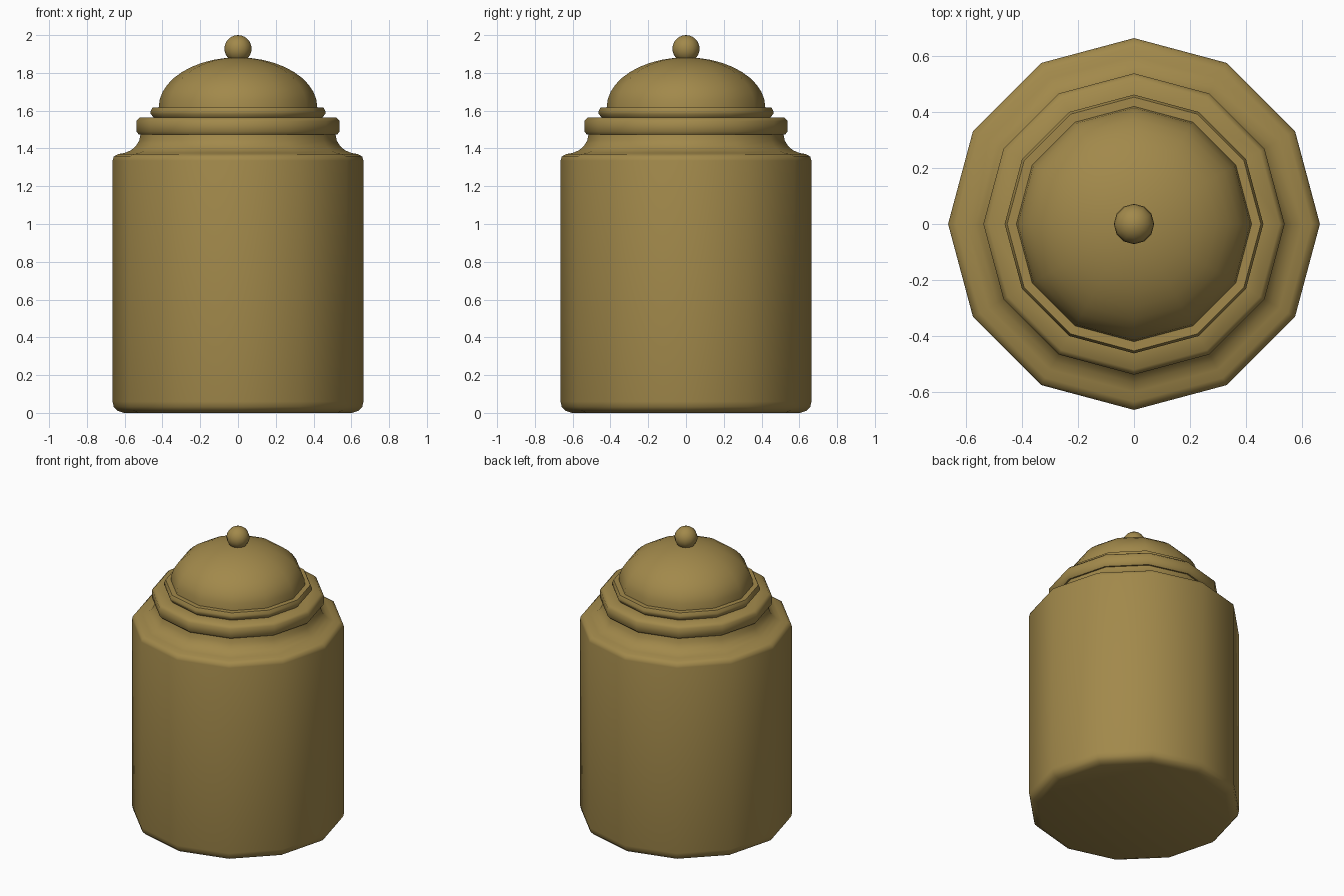
import bpy, bmesh
from math import sin, cos, pi, radians

if "Cube" in bpy.data.objects:
    bpy.data.objects.remove(bpy.data.objects["Cube"])

SIDES = 12

gold = bpy.data.materials.new("aged_gold")
gold.diffuse_color = (0.36, 0.25, 0.07, 1)
gold.use_nodes = True
gold.node_tree.nodes["Principled BSDF"].inputs["Base Color"].default_value = gold.diffuse_color


def lathe(name, profile):
    """Revolve (radius, height) points around z; zero radius makes a pole."""
    bm = bmesh.new()
    rings = []
    for r, z in profile:
        n = SIDES if r > 1e-5 else 1
        rings.append([bm.verts.new((r * cos(2 * pi * i / SIDES),
                                    r * sin(2 * pi * i / SIDES), z))
                      for i in range(n)])
    for a, b in zip(rings, rings[1:]):
        for i in range(SIDES):
            j = (i + 1) % SIDES
            corners = [a[i % len(a)], a[j % len(a)], b[j % len(b)], b[i % len(b)]]
            bm.faces.new(list(dict.fromkeys(corners)))
    bmesh.ops.recalc_face_normals(bm, faces=bm.faces)
    mesh = bpy.data.meshes.new(name)
    bm.to_mesh(mesh)
    bm.free()
    mesh.materials.append(gold)
    obj = bpy.data.objects.new(name, mesh)
    bpy.context.collection.objects.link(obj)
    bpy.ops.object.select_all(action='DESELECT')
    obj.select_set(True)
    bpy.context.view_layer.objects.active = obj
    bpy.ops.object.shade_smooth_by_angle(angle=radians(50))
    return obj


# Jar: closed base, straight wall, rounded shoulder, concave neck, thick rim
lathe("jar_body", [
    (0, 0), (0.605, 0), (0.64, 0.012), (0.658, 0.032), (0.664, 0.06),
    (0.664, 1.335), (0.658, 1.357), (0.635, 1.37), (0.60, 1.376),
    (0.567, 1.39), (0.54, 1.413), (0.523, 1.442), (0.516, 1.475),
    (0.526, 1.475), (0.538, 1.49), (0.538, 1.545), (0.52, 1.563),
    (0.44, 1.563)])

# Lid: stepped flange and an elliptical dome
dome = [(0.42 * cos(t * pi / 20), 1.617 + 0.265 * sin(t * pi / 20))
        for t in range(10)] + [(0, 1.882)]
lathe("lid", [(0.445, 1.563), (0.462, 1.582), (0.462, 1.598),
              (0.453, 1.617)] + dome)

# Round knob on top of the dome
lathe("lid_knob", [(0.072 * sin(t * pi / 12) if 0 < t < 12 else 0,
                    1.928 - 0.072 * cos(t * pi / 12)) for t in range(13)])
